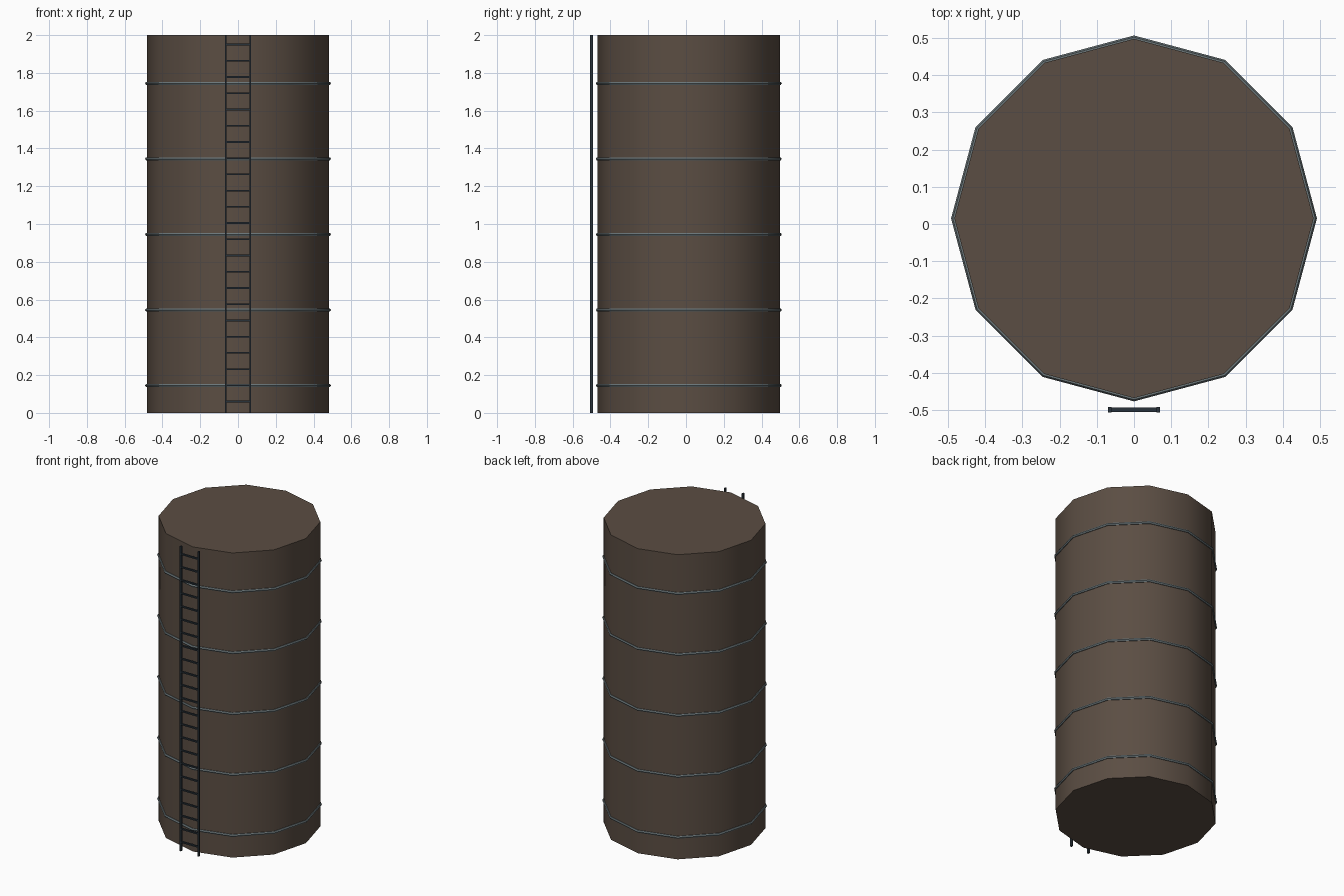
import bpy
import math

cube = bpy.data.objects.get("Cube")
if cube:
    bpy.data.objects.remove(cube, do_unlink=True)

SIDES = 12
RADIUS = 0.483
CENTRE_Y = 0.015
HEIGHT = 2.0
LADDER_Y = -0.4995


def make_material(name, rgb):
    mat = bpy.data.materials.new(name)
    mat.use_nodes = True
    colour = (*rgb, 1.0)
    mat.diffuse_color = colour
    mat.node_tree.nodes["Principled BSDF"].inputs["Base Color"].default_value = colour
    return mat


def finish(name, mat, smooth_angle=None):
    obj = bpy.context.object
    obj.name = name
    obj.data.materials.append(mat)
    if smooth_angle:
        bpy.ops.object.shade_smooth_by_angle(angle=math.radians(smooth_angle))
    return obj


def box(name, location, size, mat):
    bpy.ops.mesh.primitive_cube_add(size=1, location=location)
    obj = bpy.context.object
    obj.scale = size
    bpy.ops.object.transform_apply(location=False, rotation=False, scale=True)
    return finish(name, mat)


brown = make_material("tank brown", (0.104, 0.075, 0.056))
steel = make_material("hoop grey", (0.145, 0.18, 0.19))
dark = make_material("ladder dark blue grey", (0.022, 0.032, 0.042))

# Closed twelve-sided tank with smooth walls and flat ends
bpy.ops.mesh.primitive_cylinder_add(
    vertices=SIDES, radius=RADIUS, depth=HEIGHT, location=(0, CENTRE_Y, HEIGHT / 2))
finish("tank_body", brown, 40)

# Evenly spaced hoops around the wall
for i in range(5):
    bpy.ops.mesh.primitive_torus_add(
        major_segments=SIDES, minor_segments=6, major_radius=RADIUS,
        minor_radius=0.009, location=(0, CENTRE_Y, 0.145 + 0.4 * i))
    finish(f"hoop_{i + 1}", steel, 40)

# Ladder rails standing in front of the wall
for side, x in (("left", 0.065), ("right", -0.065)):
    box(f"ladder_rail_{side}", (x, LADDER_Y, HEIGHT / 2), (0.01, 0.015, HEIGHT), dark)

# Ladder rungs
for i in range(23):
    box(f"ladder_rung_{i + 1}", (0, LADDER_Y, 0.06 + 0.0859 * i), (0.121, 0.012, 0.009), dark)
